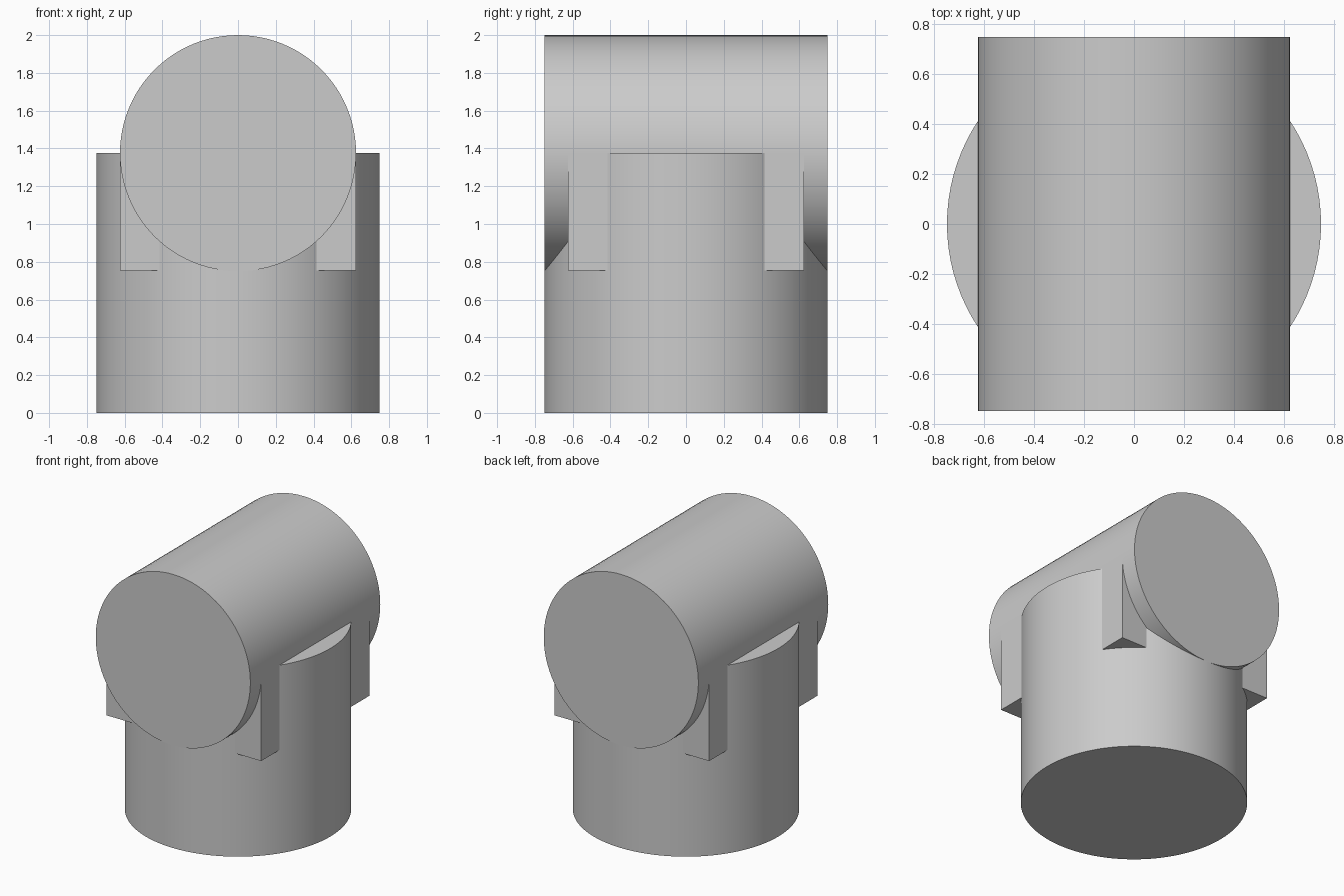
import bpy
import math

cube = bpy.data.objects.get("Cube")
if cube:
    bpy.data.objects.remove(cube, do_unlink=True)

POST_RADIUS = 0.75
BARREL_RADIUS = 0.625
AXIS_HEIGHT = 1.375
BLOCK_BOTTOM = 0.755

grey = bpy.data.materials.new("plain grey")
grey.use_nodes = True
colour = (0.6, 0.6, 0.6, 1)
grey.diffuse_color = colour
grey.node_tree.nodes["Principled BSDF"].inputs["Base Color"].default_value = colour


def finish(name):
    obj = bpy.context.object
    obj.name = name
    obj.data.materials.append(grey)
    return obj


def cylinder(name, radius, depth, z, tilt=0):
    bpy.ops.mesh.primitive_cylinder_add(
        vertices=96, radius=radius, depth=depth,
        location=(0, 0, z), rotation=(tilt, 0, 0))
    finish(name)
    bpy.ops.object.shade_smooth_by_angle(angle=math.radians(30))


# Upright round post
cylinder("upright_post", POST_RADIUS, AXIS_HEIGHT, AXIS_HEIGHT / 2)

# Horizontal barrel lying front to back across the post
cylinder("cross_barrel", BARREL_RADIUS, 2 * POST_RADIUS, AXIS_HEIGHT, math.pi / 2)

# Square block whose corners stand out of the post under the barrel
height = AXIS_HEIGHT - BLOCK_BOTTOM
bpy.ops.mesh.primitive_cube_add(size=1, location=(0, 0, BLOCK_BOTTOM + height / 2))
block = finish("square_block")
block.scale = (2 * BARREL_RADIUS, 2 * BARREL_RADIUS, height)
bpy.ops.object.transform_apply(location=False, rotation=False, scale=True)
